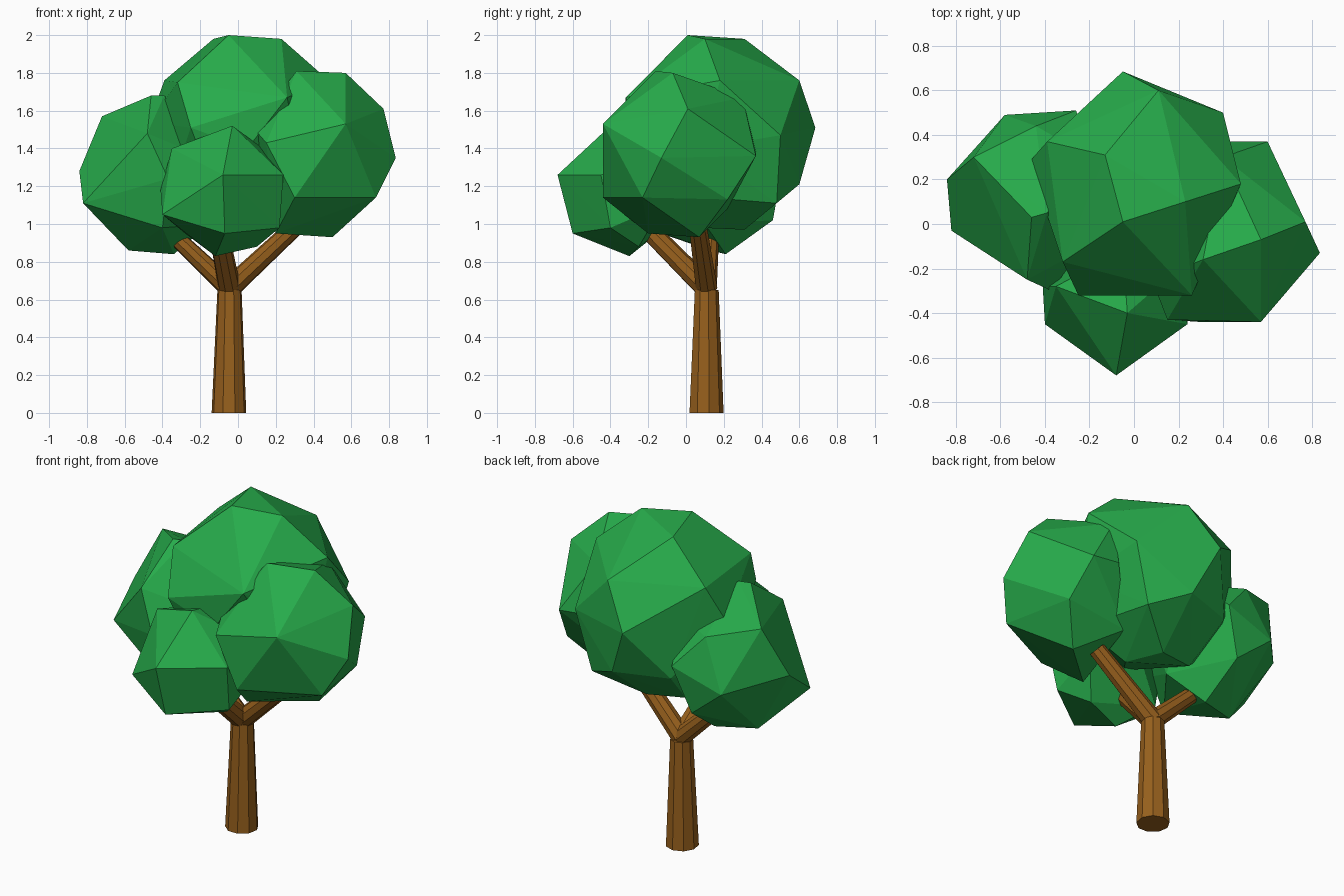
import bpy, bmesh
from mathutils import Vector


def material(name, rgb):
    m = bpy.data.materials.new(name)
    m.diffuse_color = (*rgb, 1)
    return m


leaf = material("leaf green", (0.020, 0.41, 0.07))
bark = material("bark brown", (0.31, 0.117, 0.012))


def finish(name, bm, mat):
    bmesh.ops.recalc_face_normals(bm, faces=bm.faces)
    me = bpy.data.meshes.new(name)
    bm.to_mesh(me)
    bm.free()
    me.materials.append(mat)
    ob = bpy.data.objects.new(name, me)
    bpy.context.collection.objects.link(ob)


def clump(name, pts):
    """Faceted leaf clump: convex hull of a few corner points."""
    bm = bmesh.new()
    for p in pts:
        bm.verts.new(p)
    res = bmesh.ops.convex_hull(bm, input=bm.verts)
    junk = [g for g in res["geom_interior"] if isinstance(g, bmesh.types.BMVert)]
    bmesh.ops.delete(bm, geom=junk, context='VERTS')
    finish(name, bm, leaf)


def limb(name, a, b, r1, r2, sides=9):
    """Tapered limb from a to b."""
    a, b = Vector(a), Vector(b)
    d = b - a
    bm = bmesh.new()
    bmesh.ops.create_cone(bm, cap_ends=True, segments=sides, radius1=r1,
                          radius2=r2, depth=d.length)
    rot = Vector((0, 0, 1)).rotation_difference(d).to_matrix()
    bmesh.ops.rotate(bm, verts=bm.verts, matrix=rot)
    bmesh.ops.translate(bm, verts=bm.verts, vec=(a + b) / 2)
    finish(name, bm, bark)


# trunk and three branches
fork = (-0.045, 0.108, 0.66)
limb("trunk", (-0.048, 0.106, 0), (-0.045, 0.108, 0.65), 0.093, 0.065)
limb("left_branch", fork, (-0.34, 0.13, 0.94), 0.055, 0.045)
limb("right_branch", fork, (0.32, 0.06, 1.0), 0.058, 0.048)
limb("front_branch", fork, (-0.11, -0.23, 1.0), 0.060, 0.052)

# leaf clumps
clump("main_leaves", [
    (-.05, .01, 2), (-.13, .31, 1.98), (.23, .10, 1.98), (.48, .18, 1.76),
    (.11, .60, 1.76), (-.39, .37, 1.76), (-.32, -.17, 1.75), (.26, -.32, 1.67),
    (-.25, -.32, 1.51), (-.47, .28, 1.54), (-.05, .685, 1.51), (.40, .50, 1.47),
    (.44, .08, 1.40), (-.30, -.14, 1.36), (.05, -.31, 1.40), (-.24, .49, 1.21),
    (.08, .60, 1.21), (.30, .48, 1.11), (-.40, .18, 1.20), (.37, 0, 1.15),
    (-.11, -.22, 1.15), (.05, .31, .97), (.13, .08, .98), (-.18, .26, .99)])
clump("left_leaves", [
    (-.46, .03, 1.68), (-.39, .05, 1.68), (-.48, -.25, 1.48), (-.72, .30, 1.57),
    (-.84, .20, 1.28), (-.82, -.03, 1.11), (-.58, .13, .86), (-.34, .21, .84),
    (-.37, -.30, 1.24), (-.40, -.22, .98), (-.58, .49, 1.20), (-.26, .51, 1.30),
    (-.44, .44, 1.50), (-.24, -.12, 1.38), (-.20, .30, 1.50), (-.15, .10, 1.0),
    (-.36, .46, 1.02)])
clump("right_leaves", [
    (.31, -.16, 1.81), (.57, -.07, 1.80), (.77, .01, 1.61), (.835, -.13, 1.35),
    (.57, -.44, 1.53), (.73, -.23, 1.14), (.30, -.44, 1.14), (.15, -.43, 1.43),
    (.08, -.25, 1.51), (.60, .37, 1.36), (.40, .30, 1.67), (.42, .37, 1.38),
    (.65, .22, 1.13), (.50, .07, .93), (.20, -.20, .95), (.25, .22, 1.08)])
clump("front_leaves", [
    (-.03, -.40, 1.52), (-.08, -.68, 1.26), (-.07, -.60, .95), (-.12, -.30, .83),
    (.24, -.45, 1.26), (-.40, -.45, 1.05), (-.35, -.28, 1.40), (-.41, -.28, 1.18),
    (.22, -.40, .98), (.10, -.25, .88), (.20, -.20, 1.35), (-.05, -.12, 1.45),
    (-.28, -.15, .95), (.22, -.12, 1.10)])
